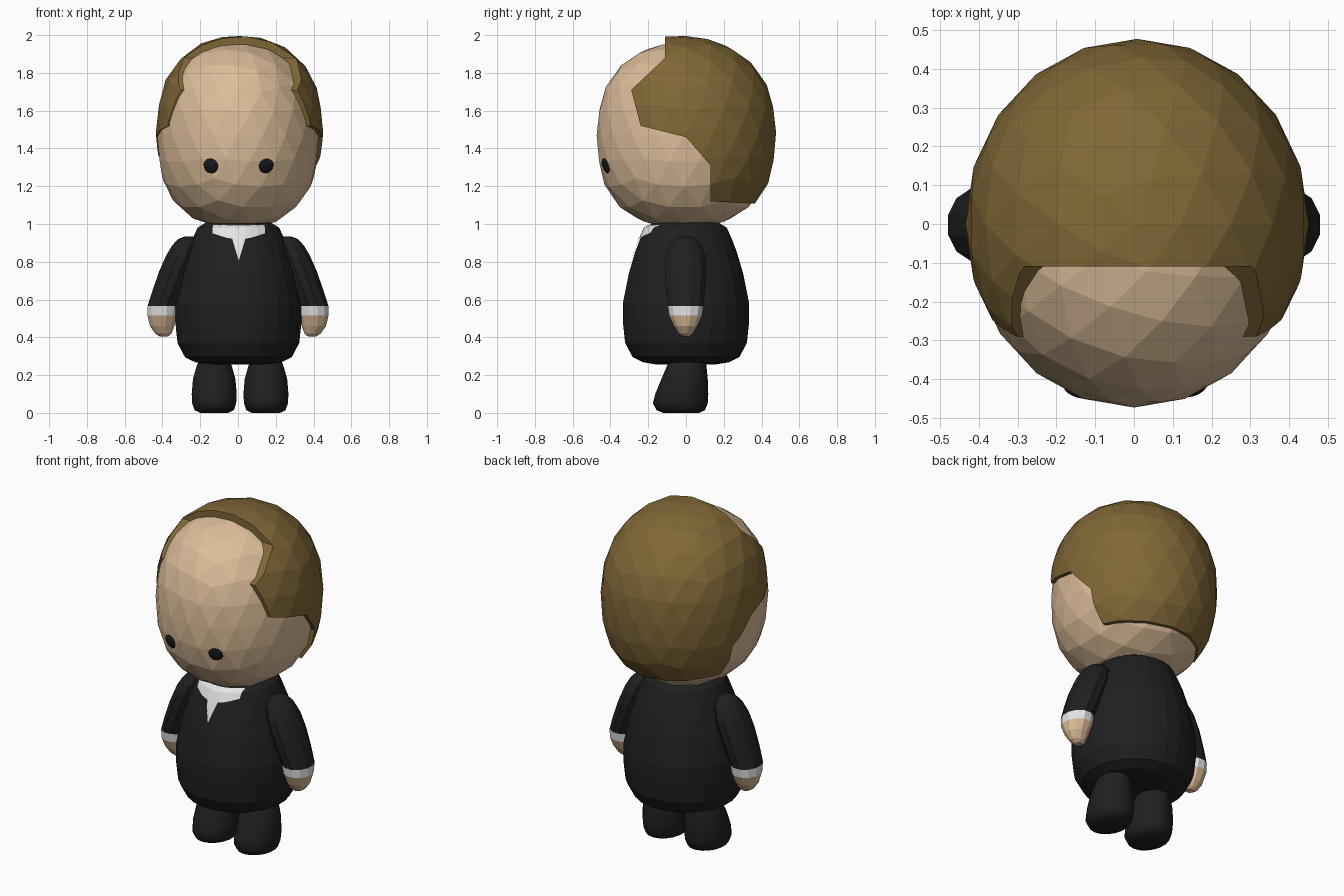
import bpy, bmesh, math
from mathutils import Vector, Matrix
from mathutils.bvhtree import BVHTree

if "Cube" in bpy.data.objects:
    bpy.data.objects.remove(bpy.data.objects["Cube"])


def material(name, rgb):
    m = bpy.data.materials.new(name)
    m.diffuse_color = (*rgb, 1)
    m.use_nodes = True
    m.node_tree.nodes["Principled BSDF"].inputs["Base Color"].default_value = m.diffuse_color
    return m


SKIN = material("skin", (0.72, 0.51, 0.32))
HAIR = material("brown hair", (0.215, 0.135, 0.037))
SUIT = material("black cloth", (0.014, 0.014, 0.015))
WHITE = material("white shirt", (0.80, 0.80, 0.82))
EYE = material("eye black", (0.010, 0.010, 0.011))


def finish(name, bm, mats, rule=None, smooth=False):
    """Turn a bmesh into an object; rule(centre) picks the material slot."""
    bmesh.ops.recalc_face_normals(bm, faces=bm.faces)
    for f in bm.faces:
        f.smooth = smooth
        if rule:
            f.material_index = rule(f.calc_center_median())
    me = bpy.data.meshes.new(name)
    bm.to_mesh(me)
    bm.free()
    for m in mats:
        me.materials.append(m)
    ob = bpy.data.objects.new(name, me)
    bpy.context.collection.objects.link(ob)
    return ob


def loft(rings, n):
    """Skin a stack of ellipses (cx, cy, z, rx, ry) with closed ends."""
    bm = bmesh.new()
    loops = []
    for cx, cy, z, rx, ry in rings:
        loops.append([bm.verts.new((cx + rx * math.cos(a), cy + ry * math.sin(a), z))
                      for a in (2 * math.pi * (i + 0.5) / n for i in range(n))])
    for lo, hi in zip(loops, loops[1:]):
        for i in range(n):
            j = (i + 1) % n
            bm.faces.new((lo[i], lo[j], hi[j], hi[i]))
    bm.faces.new(loops[0][::-1])
    bm.faces.new(loops[-1])
    return bm


def skull(centre, radii, tilt=0.0):
    """Low-poly ball, boxier in its lower half."""
    bm = bmesh.new()
    bmesh.ops.create_icosphere(bm, subdivisions=3, radius=1)
    for v in bm.verts:
        p = 2.3 if v.co.z > 0 else 2.5
        r = math.hypot(v.co.x, v.co.y)
        co = v.co / (r ** p + abs(v.co.z) ** p) ** (1 / p)
        v.co = Vector([c + k * q for c, k, q in zip(centre, radii, co)])
        if co.z > 0:
            v.co.z -= tilt * v.co.y * co.z
    return bm


def boolean(ob, cutter, op):
    mod = ob.modifiers.new("cut", 'BOOLEAN')
    mod.object, mod.operation, mod.solver = cutter, op, 'EXACT'
    bpy.context.view_layer.objects.active = ob
    bpy.ops.object.modifier_apply(modifier=mod.name)


# Head
bm = skull((0, -0.01, 1.47), (0.427, 0.463, 0.49))
head_tree = BVHTree.FromBMesh(bm)
head = finish("head", bm, [SKIN])

# Hair: larger shell trimmed by a side-view outline, then hollowed by the head
hair = finish("hair", skull((0.008, 0, 1.485), (0.443, 0.477, 0.51), 0.06), [HAIR])
outline = [(-0.11, 2.2), (-0.11, 1.88), (-0.29, 1.71), (-0.24, 1.52), (0, 1.46),
           (0.13, 1.31), (0.13, 1.12), (0.7, 1.09), (0.7, 2.2)]
bm = bmesh.new()
face = bm.faces.new([bm.verts.new((-0.7, y, z)) for y, z in outline])
ext = bmesh.ops.extrude_face_region(bm, geom=[face])
bmesh.ops.translate(bm, vec=(1.4, 0, 0),
                    verts=[g for g in ext["geom"] if isinstance(g, bmesh.types.BMVert)])
trim = finish("hair_trim", bm, [HAIR])
trim.hide_render = True
boolean(hair, trim, 'INTERSECT')
boolean(hair, head, 'DIFFERENCE')
bpy.data.objects.remove(trim)

# Eyes: flattened balls set on the face
for side, label in ((-1, "left"), (1, "right")):
    hit, normal, _, _ = head_tree.ray_cast(Vector((0.003 + side * 0.146, -2, 1.307)), Vector((0, 1, 0)))
    bm = bmesh.new()
    bmesh.ops.create_uvsphere(bm, u_segments=14, v_segments=8, radius=1)
    turn = normal.to_track_quat('Z', 'Y').to_matrix().to_4x4()
    bm.transform(Matrix.Translation(hit) @ turn @ Matrix.Diagonal((0.041, 0.042, 0.016, 1)))
    finish("eye_" + label, bm, [EYE])

# Jacket body
profile = [(0.255, 0.15), (0.268, 0.23), (0.295, 0.285), (0.37, 0.325), (0.48, 0.337),
           (0.58, 0.337), (0.735, 0.306), (0.85, 0.272), (0.92, 0.245), (0.98, 0.218),
           (1.01, 0.17)]
bm = loft([(0.002, 0, z, r, r) for z, r in profile], 24)
body_tree = BVHTree.FromBMesh(bm)
finish("jacket", bm, [SUIT])

# Shirt front: thin plate laid over the jacket
lower = [(-0.14, 0.95), (-0.10, 0.937), (-0.06, 0.925), (-0.035, 0.922), (-0.018, 0.865),
         (0, 0.805), (0.018, 0.865), (0.035, 0.922), (0.06, 0.925), (0.10, 0.937), (0.14, 0.95)]
bm = bmesh.new()
rows = 8
columns = []
for x, z0 in lower:
    column = []
    for k in range(rows + 1):
        z = z0 + (0.995 - z0) * k / rows
        hit = body_tree.ray_cast(Vector((x + 0.004, -2, z)), Vector((0, 1, 0)))[0]
        column.append(bm.verts.new(hit + Vector((0, -0.007, 0.001))))
    columns.append(column)
for a, b in zip(columns, columns[1:]):
    for k in range(rows):
        bm.faces.new((a[k], b[k], b[k + 1], a[k + 1]))
shirt = finish("shirt_front", bm, [WHITE])
if shirt.data.polygons[0].normal.y > 0:
    shirt.data.flip_normals()

# Arms: sleeve, white cuff and hand, as (z, inner x, outer x, half depth)
arm = [(0.405, 0.37, 0.415, 0.02), (0.42, 0.35, 0.44, 0.038), (0.46, 0.335, 0.468, 0.064),
       (0.515, 0.32, 0.482, 0.09), (0.565, 0.315, 0.482, 0.097), (0.65, 0.28, 0.455, 0.108),
       (0.75, 0.24, 0.42, 0.114), (0.83, 0.21, 0.385, 0.109), (0.885, 0.20, 0.352, 0.09),
       (0.92, 0.21, 0.32, 0.06), (0.935, 0.24, 0.28, 0.025)]
for side, label in ((-1, "left"), (1, "right")):
    bm = loft([(side * (a + b) / 2, -0.002, z, (b - a) / 2, d) for z, a, b, d in arm], 12)
    finish("arm_" + label, bm, [SUIT, WHITE, SKIN],
           lambda c: 0 if c.z > 0.565 else 1 if c.z > 0.515 else 2)

# Legs with rounded shoes, as (z, front y, back y, half width)
leg = [(0.008, -0.12, 0.07, 0.075), (0.014, -0.155, 0.10, 0.105), (0.05, -0.175, 0.115, 0.118),
       (0.10, -0.163, 0.118, 0.121), (0.18, -0.13, 0.115, 0.114), (0.25, -0.10, 0.108, 0.094),
       (0.30, -0.08, 0.095, 0.07)]
leg[0] = (0.0,) + leg[0][1:]
for side, label in ((-1, "left"), (1, "right")):
    bm = loft([(0.011 + side * 0.137, (a + b) / 2, z, w, (b - a) / 2) for z, a, b, w in leg], 18)
    finish("leg_" + label, bm, [SUIT], smooth=True)
